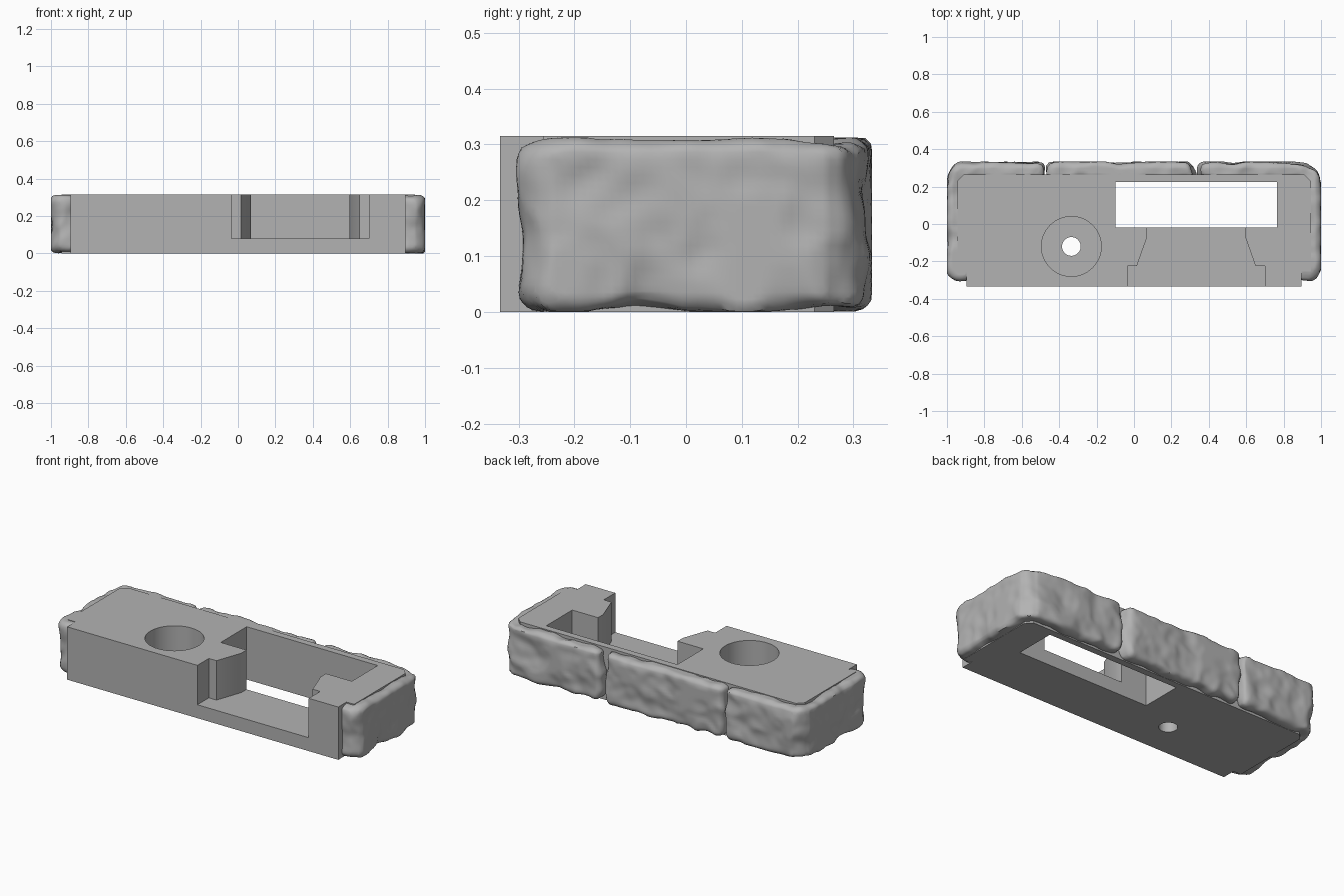
import bpy, bmesh
from mathutils import Vector, noise

if "Cube" in bpy.data.objects:
    bpy.data.objects.remove(bpy.data.objects["Cube"])

TOP = 0.315
grey = bpy.data.materials.new("stone_grey")
grey.use_nodes = True
colour = (0.45, 0.45, 0.45, 1)
grey.diffuse_color = colour
grey.node_tree.nodes["Principled BSDF"].inputs["Base Color"].default_value = colour


def prism(name, outline, z0, z1):
    """Extrude a plan outline between two heights."""
    bm = bmesh.new()
    face = bm.faces.new([bm.verts.new((x, y, z0)) for x, y in outline])
    up = bmesh.ops.extrude_face_region(bm, geom=[face])["geom"]
    bmesh.ops.translate(bm, vec=(0, 0, z1 - z0),
                        verts=[v for v in up if isinstance(v, bmesh.types.BMVert)])
    bmesh.ops.recalc_face_normals(bm, faces=bm.faces)
    me = bpy.data.meshes.new(name)
    bm.to_mesh(me)
    bm.free()
    ob = bpy.data.objects.new(name, me)
    bpy.context.collection.objects.link(ob)
    me.materials.append(grey)
    return ob


def cylinder(name, x, y, r, z0, z1):
    bpy.ops.mesh.primitive_cylinder_add(vertices=64, radius=r, depth=z1 - z0,
                                        location=(x, y, (z0 + z1) / 2))
    ob = bpy.context.object
    ob.name = name
    ob.data.materials.append(grey)
    return ob


def apply_modifiers(ob):
    deps = bpy.context.evaluated_depsgraph_get()
    me = bpy.data.meshes.new_from_object(ob.evaluated_get(deps))
    ob.modifiers.clear()
    ob.data = me


def smooth(ob, angle):
    bpy.ops.object.select_all(action="DESELECT")
    ob.select_set(True)
    bpy.context.view_layer.objects.active = ob
    bpy.ops.object.shade_smooth_by_angle(angle=angle)


def mirrored(half, centre):
    return half + [(2 * centre - x, y) for x, y in reversed(half)]


# Flat core block, stepped in at the front corners
core = prism("core_block", mirrored(
    [(-0.895, -0.333), (-0.895, -0.255), (-0.945, -0.255), (-0.945, 0.23), (-0.91, 0.265)], 0),
    0, TOP)

# Openings: window, flared front channel, round pocket and its drain hole
cutters = [
    prism("window_cutter", [(-0.1, -0.02), (0.765, -0.02), (0.765, 0.225), (-0.1, 0.225)], -0.1, 0.5),
    prism("channel_cutter", mirrored(
        [(-0.035, -0.4), (-0.035, -0.225), (0.015, -0.225), (0.07, -0.07), (0.07, 0.02)], 0.3325),
        0.08, 0.5),
    cylinder("pocket_cutter", -0.335, -0.12, 0.16, 0.08, 0.5),
    cylinder("hole_cutter", -0.335, -0.12, 0.05, -0.1, 0.2),
]
for c in cutters:
    mod = core.modifiers.new(c.name, "BOOLEAN")
    mod.object, mod.operation, mod.solver = c, "DIFFERENCE", "EXACT"
apply_modifiers(core)
for c in cutters:
    bpy.data.objects.remove(c)
smooth(core, 0.4)


def stone(name, outline):
    """Rounded block with a hewn, uneven surface."""
    ob = prism(name, outline, 0.006, TOP - 0.006)
    bev = ob.modifiers.new("round", "BEVEL")
    bev.width, bev.segments, bev.limit_method = 0.03, 3, "ANGLE"
    rem = ob.modifiers.new("grid", "REMESH")
    rem.mode, rem.voxel_size = "VOXEL", 0.014
    apply_modifiers(ob)
    normals = [v.normal.copy() for v in ob.data.vertices]
    for v, n in zip(ob.data.vertices, normals):
        p = v.co.copy()
        chips = abs(noise.noise(p * 7 + Vector((3, 1, 5))))
        bump = 0.016 * noise.noise(p * 6) - 0.02 * chips + 0.005 * noise.noise(p * 18) + 0.005
        v.co = p + n * bump
        v.co.x = max(-1, min(1, v.co.x))
        v.co.y = min(0.333, v.co.y)
        v.co.z = max(0.001, min(TOP - 0.003, v.co.z))
    ob.data.materials.clear()
    ob.data.materials.append(grey)
    smooth(ob, 0.7)


# Facing stones: two wrap the back corners, one sits between them
def corner(side, inner_x):
    pts = [(0.87, -0.3), (0.955, -0.3), (0.997, -0.25), (0.997, 0.25), (0.975, 0.3), (0.92, 0.328),
           (inner_x, 0.328), (inner_x, 0.24), (0.87, 0.24)]
    return [(side * x, y) for x, y in pts]


stone("right_corner_stone", corner(-1, 0.478))
stone("left_corner_stone", corner(1, 0.345))
stone("back_middle_stone", [(-0.472, 0.24), (0.335, 0.24), (0.3, 0.328), (-0.465, 0.328)])
